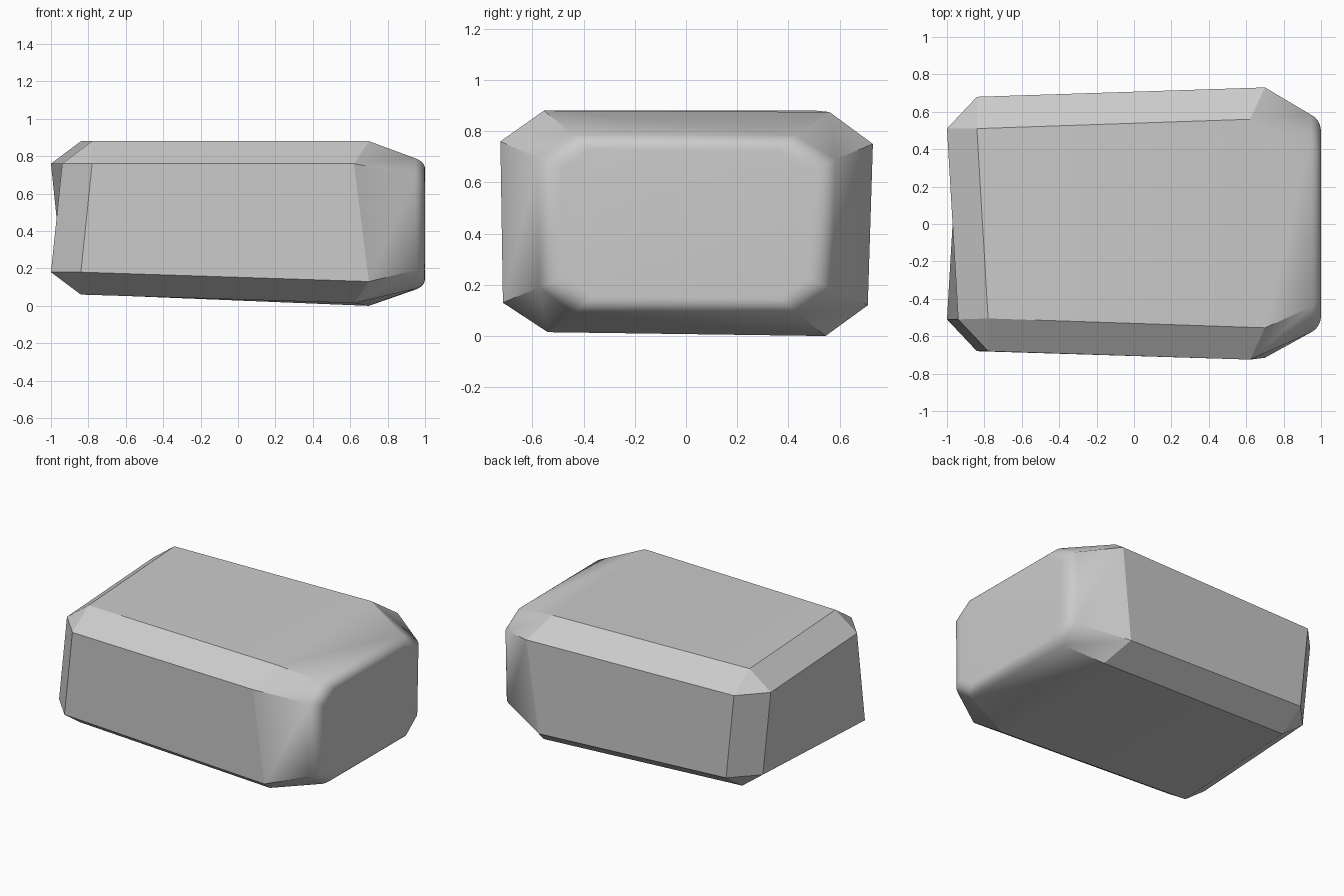
import bpy
import bmesh
from mathutils import Vector

cube = bpy.data.objects.get("Cube")
if cube:
    bpy.data.objects.remove(cube, do_unlink=True)

# Single grey stone material
stone = bpy.data.materials.new("stone_grey")
stone.use_nodes = True
colour = (0.6, 0.6, 0.6, 1.0)
stone.diffuse_color = colour
stone.node_tree.nodes["Principled BSDF"].inputs["Base Color"].default_value = colour

# Octagonal cross-sections (y, z), starting at the front face's top edge
LEFT_OUTER, LEFT_INNER = 0.73, 0.555
wide = [(-0.725, 0.76), (-0.555, 0.88), (0.56, 0.875), (0.73, 0.75),
        (0.71, 0.12), (0.545, 0.0), (-0.54, 0.015), (-0.715, 0.13)]
narrow = [(-0.68, 0.76), (-0.505, 0.88), (0.51, 0.88), (0.68, 0.76),
          (0.68, 0.18), (0.505, 0.06), (-0.505, 0.06), (-0.68, 0.18)]
nose = [(-0.58, 0.695), (-0.445, 0.79), (0.43, 0.785), (0.585, 0.69),
        (0.57, 0.185), (0.44, 0.085), (-0.435, 0.09), (-0.575, 0.19)]

bm = bmesh.new()


def ring(section, x_of):
    return [bm.verts.new((x_of(i), y, z)) for i, (y, z) in enumerate(section)]


def bridge(a, b):
    n = len(a)
    return [bm.faces.new((a[i], a[(i + 1) % n], b[(i + 1) % n], b[i])) for i in range(n)]


# Main body: the skewed chamfer corners alternate in x
left = ring(narrow, lambda i: -0.78 if i % 4 < 2 else -0.84)
right = ring(wide, lambda i: 0.62 if i % 2 == 0 else 0.70)
bridge(left, right)

# Chamfered end on the model's right, with triangular corners
end = [bm.verts.new((-0.94 if k % 2 == 0 else -1.0, y, z))
       for k, (y, z) in enumerate([(-0.51, 0.76), (0.51, 0.76), (0.51, 0.18), (-0.51, 0.18)])]
for k in range(4):
    a, b, c = left[2 * k], left[2 * k + 1], left[(2 * k + 2) % 8]
    bm.faces.new((a, b, end[k]))
    bm.faces.new((b, c, end[(k + 1) % 4], end[k]))
bm.faces.new(end)

# Tapered shoulder leading to the rounded end
previous = ring(nose, lambda i: 0.945)
bridge(right, previous)

# Rounded rim swept along a quadratic curve, then a flat cap
rounded = set()
STEPS = 8
for s in range(1, STEPS + 1):
    t = s / STEPS
    x = 0.945 + 0.055 * (2 * t - t * t)
    inset = 2 * t * (1 - t) * 0.3 + t * t
    section = [(y * (1 - 0.165 * inset), 0.44 + (z - 0.44) * (1 - 0.175 * inset))
               for y, z in nose]
    current = ring(section, lambda i: x)
    rounded.update(bridge(previous, current))
    previous = current
rounded.add(bm.faces.new(previous))

bmesh.ops.recalc_face_normals(bm, faces=bm.faces[:])

# Crisp chamfers, soft rim, gentle bend on top and bottom
for face in bm.faces:
    face.smooth = True
for edge in bm.edges:
    soft_rim = all(f in rounded for f in edge.link_faces)
    edge.smooth = soft_rim or edge.calc_face_angle(0) < 0.42

mesh = bpy.data.meshes.new("stone_block")
bm.to_mesh(mesh)
bm.free()
mesh.materials.append(stone)
block = bpy.data.objects.new("stone_block", mesh)
bpy.context.scene.collection.objects.link(block)
